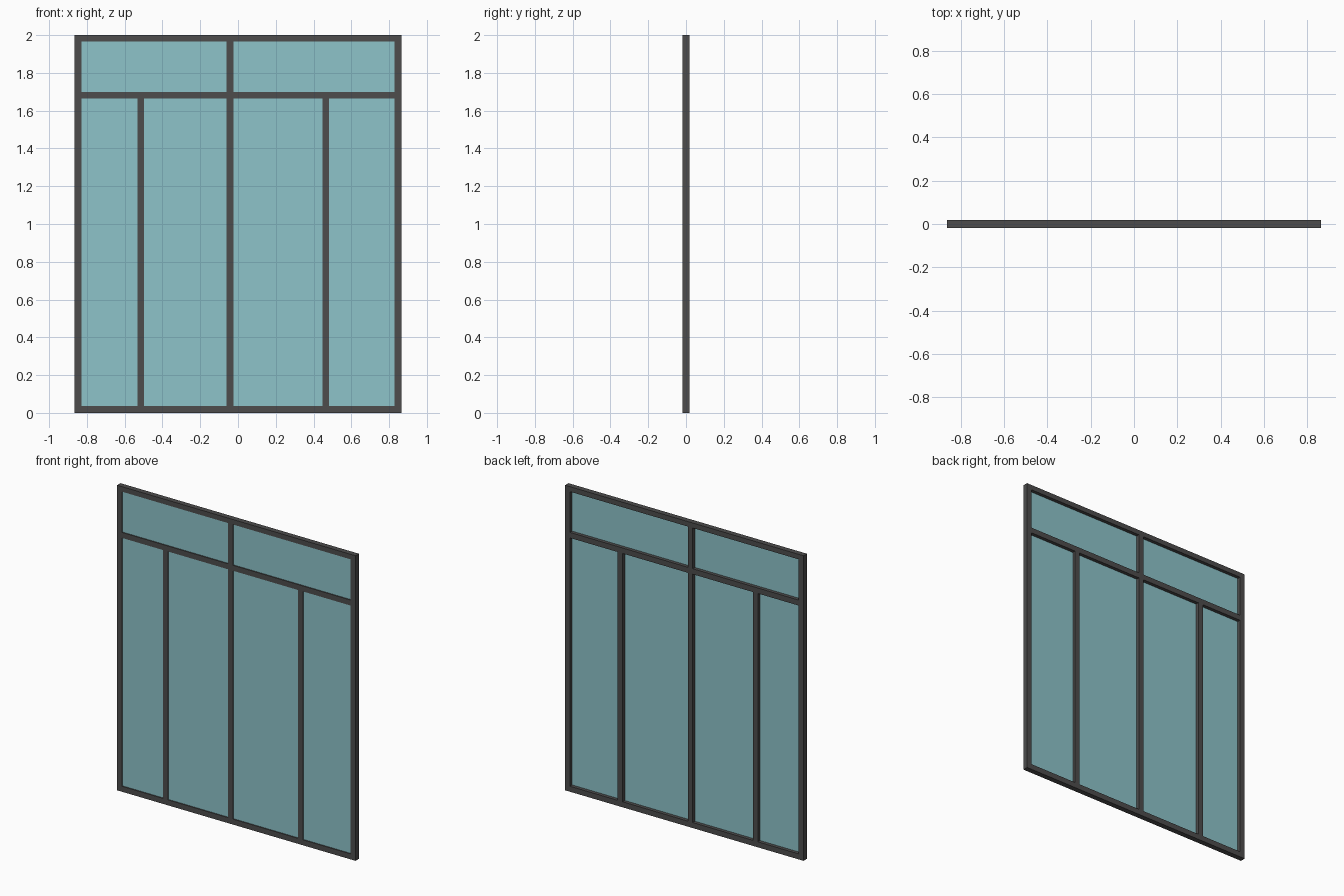
import bpy, bmesh

cube = bpy.data.objects.get("Cube")
if cube:
    bpy.data.objects.remove(cube, do_unlink=True)


def make_material(name, rgb):
    mat = bpy.data.materials.new(name)
    mat.use_nodes = True
    mat.diffuse_color = (*rgb, 1)
    mat.node_tree.nodes["Principled BSDF"].inputs["Base Color"].default_value = (*rgb, 1)
    return mat


def box(name, x, y, z, mat):
    """Box spanning the given (low, high) ranges."""
    bm = bmesh.new()
    bmesh.ops.create_cube(bm, size=1)
    for v in bm.verts:
        v.co = [r[0] if c < 0 else r[1] for c, r in zip(v.co, (x, y, z))]
    mesh = bpy.data.meshes.new(name)
    bm.to_mesh(mesh)
    bm.free()
    mesh.materials.append(mat)
    obj = bpy.data.objects.new(name, mesh)
    bpy.context.collection.objects.link(obj)
    return obj


frame_grey = make_material("dark grey frame", (0.075, 0.073, 0.073))
glass_teal = make_material("teal glass", (0.27, 0.55, 0.59))

HALF_W, HEIGHT, BAR = 0.865, 2.0, 0.036
DEPTH = (-0.0175, 0.0175)
GLASS = (-0.011, -0.005)
INNER = HALF_W - BAR
TRANSOM = (1.664, 1.664 + BAR)
SILL_TOP, HEAD_BOTTOM = BAR, HEIGHT - 0.033

# Outer frame
box("left_jamb", (INNER, HALF_W), DEPTH, (0, HEIGHT), frame_grey)
box("right_jamb", (-HALF_W, -INNER), DEPTH, (0, HEIGHT), frame_grey)
for name, z in (("sill", (0, SILL_TOP)), ("transom", TRANSOM), ("head", (HEAD_BOTTOM, HEIGHT))):
    box(name, (-INNER, INNER), DEPTH, z, frame_grey)


# Rows of panes separated by mullions
def pane_row(row, centres, z):
    start = -INNER
    for i, c in enumerate(centres + [None]):
        end = INNER if c is None else c - BAR / 2
        box(f"{row}_glass_{i + 1}", (start, end), GLASS, z, glass_teal)
        if c is not None:
            start = c + BAR / 2
            box(f"{row}_mullion_{i + 1}", (end, start), DEPTH, z, frame_grey)


pane_row("lower", [-0.515, -0.043, 0.465], (SILL_TOP, TRANSOM[0]))
pane_row("upper", [-0.043], (TRANSOM[1], HEAD_BOTTOM))
